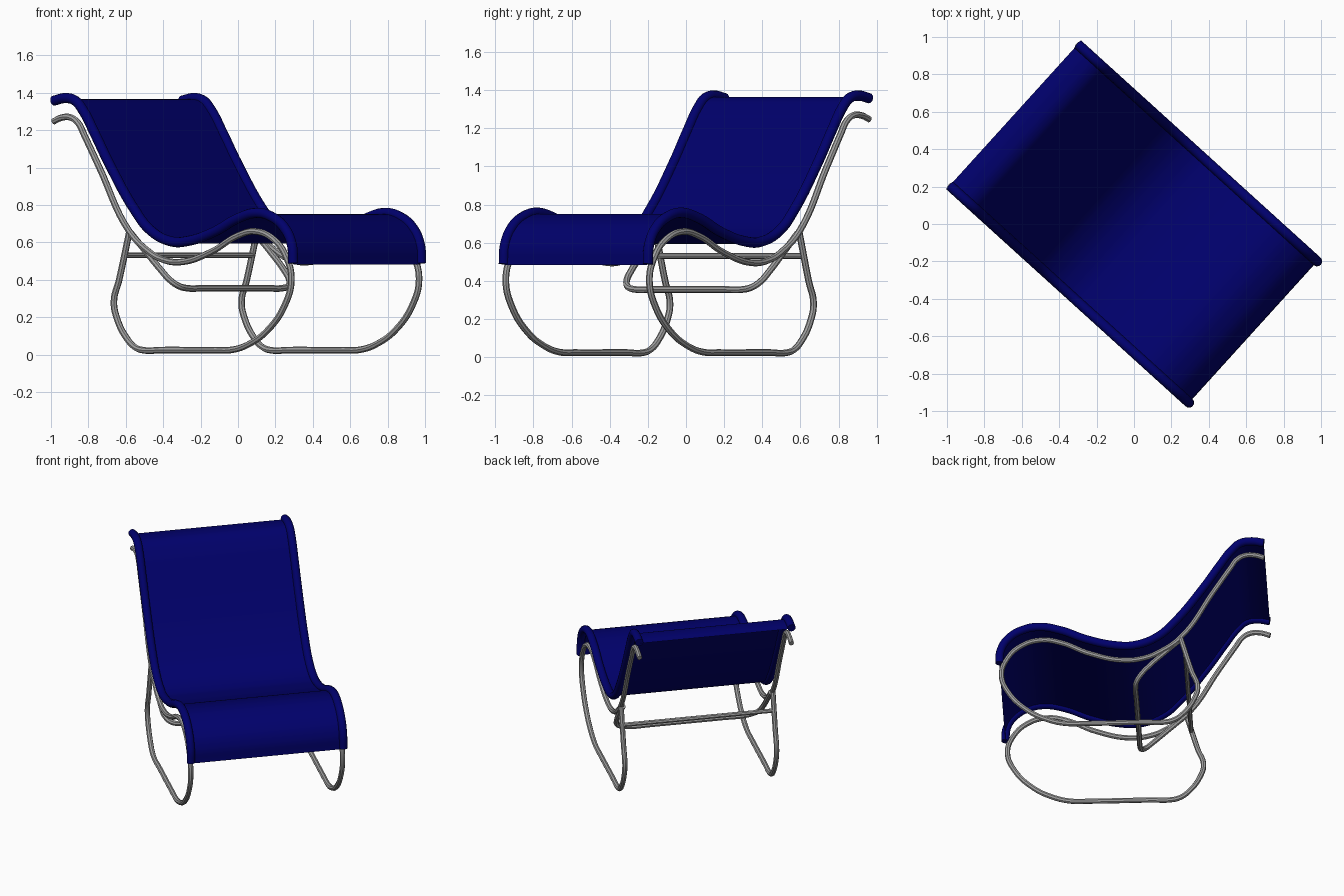
import bpy, math
from mathutils import Matrix

if "Cube" in bpy.data.objects:
    bpy.data.objects.remove(bpy.data.objects["Cube"], do_unlink=True)

# The chair is turned about the vertical axis: local x runs from back to front
TURN = Matrix.Rotation(math.radians(-42.2), 4, 'Z')


def material(name, colour):
    m = bpy.data.materials.new(name)
    m.use_nodes = True
    m.diffuse_color = (*colour, 1)
    bsdf = m.node_tree.nodes["Principled BSDF"]
    bsdf.inputs["Base Color"].default_value = (*colour, 1)
    return m


BLUE = material("navy_fabric", (0, 0, 0.15))
STEEL = material("grey_steel", (0.35, 0.35, 0.35))


def curve(name, points, mat, matrix, radius=0.0, extrude=0.0, sides=2, smooth=30):
    """Smooth curve through points, turned into a tube or a ribbon mesh."""
    data = bpy.data.curves.new(name, 'CURVE')
    data.dimensions = '2D' if extrude else '3D'
    data.fill_mode = 'NONE' if extrude else 'FULL'
    data.resolution_u = 8
    data.bevel_depth = radius
    data.bevel_resolution = sides
    data.extrude = extrude
    data.use_fill_caps = radius > 0
    spline = data.splines.new('BEZIER')
    spline.bezier_points.add(len(points) - 1)
    for bp, p in zip(spline.bezier_points, points):
        bp.co = p
        bp.handle_left_type = bp.handle_right_type = 'AUTO'
    data.materials.append(mat)
    obj = bpy.data.objects.new(name, data)
    bpy.context.collection.objects.link(obj)
    obj.matrix_world = matrix
    bpy.ops.object.select_all(action='DESELECT')
    obj.select_set(True)
    bpy.context.view_layer.objects.active = obj
    bpy.ops.object.convert(target='MESH')
    bpy.ops.object.shade_smooth_by_angle(angle=math.radians(smooth))


# Side profile of the steel loop: hook, back, seat, front, runner, rear leg
FRAME = [(-.87, 1.247), (-.81, 1.267), (-.745, 1.267), (-.69, 1.235), (-.65, 1.175),
         (-.54, 1.0), (-.325, .66), (-.19, .555), (-.09, .51), (.05, .495), (.27, .55),
         (.46, .636), (.588, .658), (.72, .615), (.81, .52), (.846, .40), (.80, .267),
         (.68, .134), (.55, .06), (.43, .027), (.3, .024), (-.1, .024), (-.21, .022),
         (-.28, .038), (-.345, .09), (-.41, .187), (-.435, .283), (-.397, .40), (-.325, .65)]

# Side profile of the sling
SLING = [(-.868, 1.357), (-.785, 1.371), (-.714, 1.358), (-.66, 1.31), (-.57, 1.18),
         (-.47, 1.025), (-.28, .77), (-.17, .665), (-.02, .605), (.1, .607), (.287, .655),
         (.467, .73), (.6, .757), (.71, .735), (.80, .675), (.85, .59), (.86, .488)]

# Frames and padded sling edges on both sides
for side, sign in (("right", -1), ("left", 1)):
    curve(side + "_frame", [(s, sign * .508, z) for s, z in FRAME], STEEL, TURN, .0175)
    curve(side + "_sling_edge", [(s, sign * .51, z) for s, z in SLING], BLUE, TURN, .027,
          sides=4, smooth=50)

# Fabric sheet between the edges
upright = Matrix.Rotation(math.radians(90), 4, 'X')
curve("sling_sheet", [(s, z - .006, 0) for s, z in SLING], BLUE, TURN @ upright,
      extrude=.505, smooth=60)

# Straight cross rail between the rear legs
curve("rear_cross_rail", [(-.355, -.505, .53), (-.355, .505, .53)], STEEL, TURN, .015)

# Bent lower stretcher hanging from the back uprights
ARM = [(-.325, .495, .65), (-.21, .495, .545), (-.11, .49, .45), (-.06, .475, .398),
       (-.033, .44, .368), (-.025, .38, .355), (-.025, .25, .355)]
stretcher = ARM + [(s, -w, z) for s, w, z in reversed(ARM)]
curve("lower_stretcher", stretcher, STEEL, TURN, .0175)
